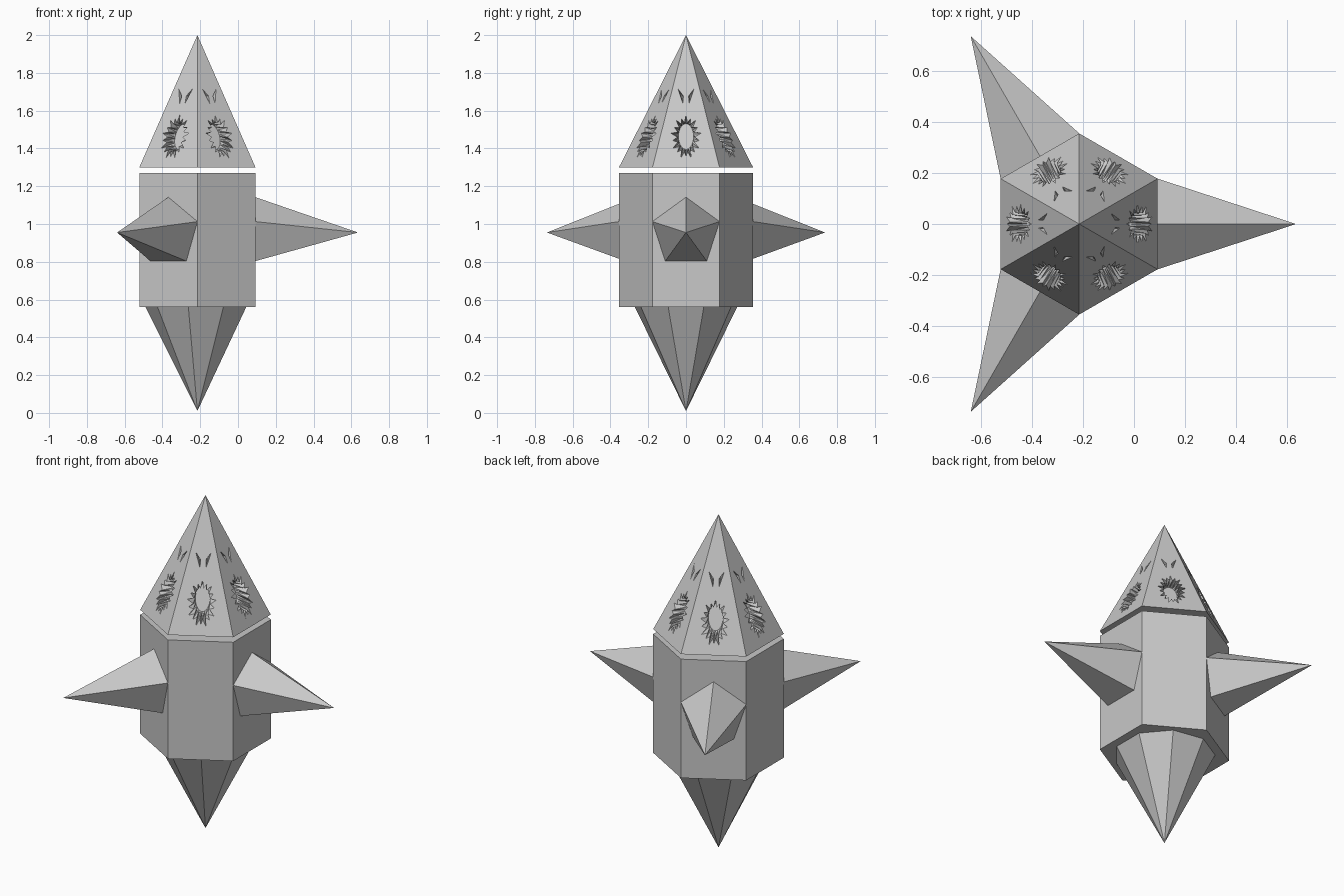
import bpy, bmesh, math
from mathutils import Vector, Matrix

if "Cube" in bpy.data.objects:
    bpy.data.objects.remove(bpy.data.objects["Cube"])

AX = -0.215                      # x of the vertical axis
R = 0.355                        # hexagon corner radius
AP = R * math.cos(math.pi / 6)   # hexagon flat-side radius
HEAD_Z, TIP_Z = 1.30, 2.0

grey = bpy.data.materials.new("grey")
grey.diffuse_color = (0.58, 0.58, 0.58, 1)
grey.use_nodes = True
grey.node_tree.nodes["Principled BSDF"].inputs["Base Color"].default_value = grey.diffuse_color


def finish(bm, name):
    bmesh.ops.remove_doubles(bm, verts=bm.verts, dist=1e-5)
    bmesh.ops.recalc_face_normals(bm, faces=bm.faces)
    mesh = bpy.data.meshes.new(name)
    bm.to_mesh(mesh)
    bm.free()
    mesh.materials.append(grey)
    ob = bpy.data.objects.new(name, mesh)
    bpy.context.collection.objects.link(ob)
    return ob


def ring(n, r, z, start):
    return [Vector((AX + r * math.cos(start + math.tau * i / n),
                    r * math.sin(start + math.tau * i / n), z)) for i in range(n)]


def pyramid(name, base, tip):
    bm = bmesh.new()
    vs = [bm.verts.new(p) for p in base]
    t = bm.verts.new(tip)
    bm.faces.new(vs)
    for i in range(len(vs)):
        bm.faces.new((vs[i], vs[(i + 1) % len(vs)], t))
    return finish(bm, name)


# Body: hexagonal prism
bm = bmesh.new()
low = [bm.verts.new(p) for p in ring(6, R, 0.56, math.pi / 6)]
high = [bm.verts.new(p) for p in ring(6, R, 1.27, math.pi / 6)]
bm.faces.new(low)
bm.faces.new(high)
for i in range(6):
    j = (i + 1) % 6
    bm.faces.new((low[i], low[j], high[j], high[i]))
finish(bm, "body")

# Tail: nine-sided point below the body
pyramid("tail_point", ring(9, 0.275, 0.56, math.pi), Vector((AX, 0, 0.01)))

# Three five-sided side spikes
for k in range(3):
    turn = Matrix.Translation((AX, 0, 0)) @ Matrix.Rotation(k * math.tau / 3, 4, 'Z')
    base = []
    for i in range(5):
        a = math.pi / 2 + math.tau * i / 5
        base.append(turn @ Vector((AP, 0.187 * math.cos(a), 0.955 + 0.187 * math.sin(a))))
    pyramid(f"side_spike_{k + 1}", base, turn @ Vector((0.85, 0, 0.955)))


# Head: hexagonal pyramid with a spiky mouth and two slit eyes cut in each side
def on_side(y, z, depth=0.0):
    return Vector((AP * (TIP_Z - z) / (TIP_Z - HEAD_Z) - depth, y, z))


def mouth():
    n = 18
    rim, floor = [], []
    for i in range(2 * n):
        a = math.pi / 2 + math.pi * i / n
        c, s = math.cos(a), math.sin(a)
        w = 1.0 if i % 4 == 0 else 0.88      # long and short spikes alternate
        ry, rz = (0.080 * w, 0.117 * w) if i % 2 == 0 else (0.046, 0.078)
        rim.append(on_side(ry * c, 1.46 + rz * s))
        floor.append(on_side(0.040 * c, 1.463 + 0.068 * s, 0.07))
    return rim, floor


def eye(side):
    pts = [(0.042, 1.715), (0.014, 1.678), (0.016, 1.637)]
    cy = sum(p[0] for p in pts) / 3
    cz = sum(p[1] for p in pts) / 3
    rim = [on_side(side * y, z) for y, z in pts]
    floor = [on_side(side * (cy + 0.35 * (y - cy)), cz + 0.35 * (z - cz), 0.03)
             for y, z in pts]
    return rim, floor


bm = bmesh.new()
bm.faces.new([bm.verts.new(p) for p in ring(6, R, HEAD_Z, math.pi / 6)])
for k in range(6):
    turn = Matrix.Translation((AX, 0, 0)) @ Matrix.Rotation(k * math.tau / 6, 4, 'Z')

    def loop(points):
        vs = [bm.verts.new(turn @ p) for p in points]
        return vs, [bm.edges.new((vs[i], vs[(i + 1) % len(vs)])) for i in range(len(vs))]

    outline = [Vector((AP, -R / 2, HEAD_Z)), Vector((AP, R / 2, HEAD_Z)), Vector((0, 0, TIP_Z))]
    edges = loop(outline)[1]
    cuts = []
    for rim, floor in (mouth(), eye(1), eye(-1)):
        vs, es = loop(rim)
        edges += es
        cuts.append((vs, floor))
    normal = turn.to_3x3() @ Vector((TIP_Z - HEAD_Z, 0, AP)).normalized()
    bmesh.ops.triangle_fill(bm, use_beauty=True, use_dissolve=False, edges=edges, normal=normal)
    # Recess walls and floors
    for vs, floor in cuts:
        fl = [bm.verts.new(turn @ p) for p in floor]
        bm.faces.new(fl)
        for i in range(len(vs)):
            j = (i + 1) % len(vs)
            bm.faces.new((vs[i], vs[j], fl[j]))
            bm.faces.new((vs[i], fl[j], fl[i]))
finish(bm, "head")
